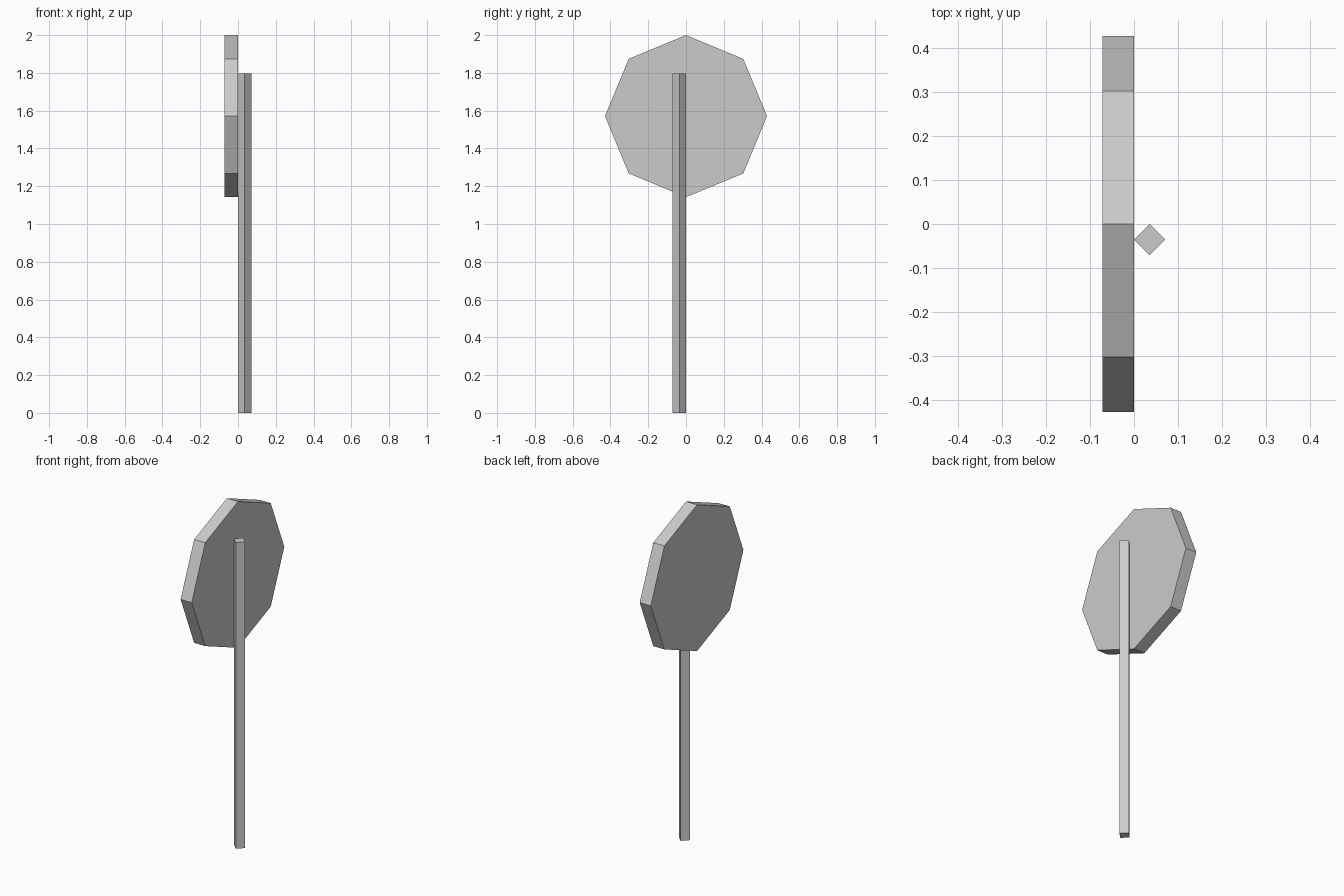
import bpy
import math

if "Cube" in bpy.data.objects:
    bpy.data.objects.remove(bpy.data.objects["Cube"])


def prism(name, sides, radius, depth, location, rotation=(0, 0, 0)):
    bpy.ops.mesh.primitive_cylinder_add(vertices=sides, radius=radius, depth=depth,
                                        location=location, rotation=rotation)
    obj = bpy.context.object
    obj.name = name
    bpy.ops.object.transform_apply(location=False, rotation=True, scale=True)
    return obj


# Octagonal sign plate, point up, facing along x
R = 0.429
T = 0.072
prism("sign_plate", 8, R, T, (-T / 2, 0, 2 - R), (0, math.pi / 2, 0))

# Four-sided post set corner-on against the plate
H = 1.796
prism("sign_post", 4, 0.0355, H, (0.0355, -0.0355, H / 2))
